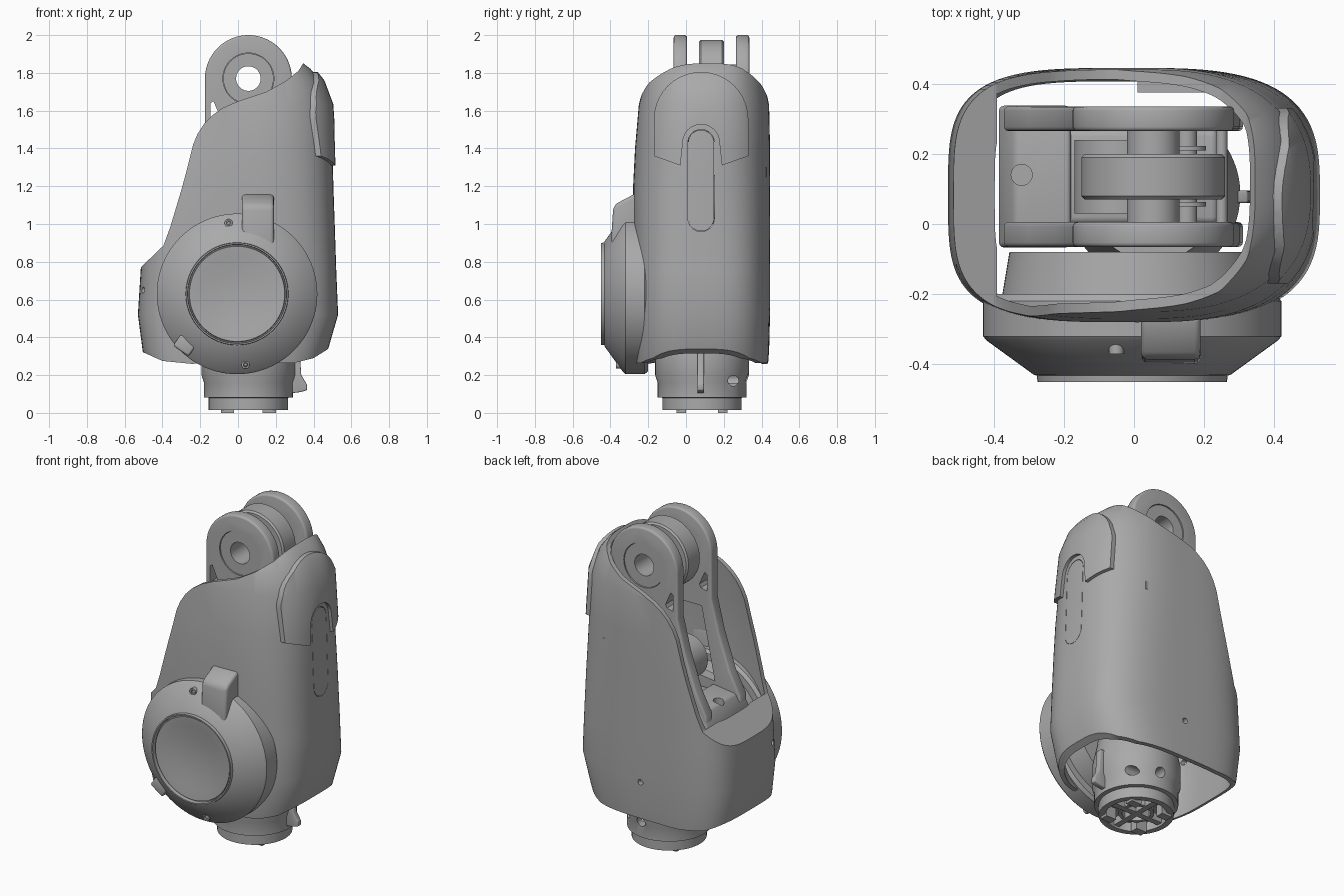
import bpy, bmesh, math

if "Cube" in bpy.data.objects:
    bpy.data.objects.remove(bpy.data.objects["Cube"], do_unlink=True)

GREY = (0.4, 0.4, 0.4, 1)
grey = bpy.data.materials.new("plain grey")
grey.use_nodes = True
grey.diffuse_color = GREY
grey.node_tree.nodes["Principled BSDF"].inputs["Base Color"].default_value = GREY


def make(name, bm, fix=True):
    if fix:
        bmesh.ops.remove_doubles(bm, verts=bm.verts, dist=1e-5)
        bmesh.ops.recalc_face_normals(bm, faces=bm.faces)
    me = bpy.data.meshes.new(name)
    bm.to_mesh(me)
    bm.free()
    me.materials.append(grey)
    ob = bpy.data.objects.new(name, me)
    bpy.context.collection.objects.link(ob)
    return ob


def activate(ob):
    bpy.ops.object.select_all(action='DESELECT')
    ob.select_set(True)
    bpy.context.view_layer.objects.active = ob


def modify(ob, kind, **settings):
    mod = ob.modifiers.new(kind, kind)
    for key, value in settings.items():
        setattr(mod, key, value)
    activate(ob)
    bpy.ops.object.modifier_apply(modifier=mod.name)
    return ob


def boolean(ob, cutter, op='DIFFERENCE'):
    modify(ob, 'BOOLEAN', object=cutter, operation=op, solver='EXACT')
    bpy.data.objects.remove(cutter, do_unlink=True)
    return ob


def bevel(ob, width):
    return modify(ob, 'BEVEL', width=width, segments=3, limit_method='ANGLE')


def place(axis, a, b, d):
    return {'x': (d, a, b), 'y': (a, d, b), 'z': (a, b, d)}[axis]


def prism(name, pts, axis, lo, hi):
    """Outline extruded along an axis."""
    bm = bmesh.new()
    face = bm.faces.new([bm.verts.new(place(axis, a, b, lo)) for a, b in pts])
    out = bmesh.ops.extrude_face_region(bm, geom=[face])
    verts = [v for v in out['geom'] if isinstance(v, bmesh.types.BMVert)]
    bmesh.ops.translate(bm, verts=verts, vec=place(axis, 0, 0, hi - lo))
    return make(name, bm)


def lathe(name, profile, axis, centre, closed=False, n=64):
    """Profile of (radius, distance along axis) turned about an axis."""
    bm = bmesh.new()
    rings = []
    for r, d in profile:
        rings.append([bm.verts.new(place(axis, centre[0] + r * math.cos(i * math.tau / n),
                      centre[1] + r * math.sin(i * math.tau / n), d)) for i in range(n)])
    pairs = list(zip(rings, rings[1:]))
    if closed:
        pairs.append((rings[-1], rings[0]))
    for p, q in pairs:
        for i in range(n):
            j = (i + 1) % n
            bm.faces.new((p[i], p[j], q[j], q[i]))
    bmesh.ops.dissolve_degenerate(bm, dist=1e-6, edges=bm.edges)
    return make(name, bm)


def rod(name, r, axis, centre, lo, hi, n=32):
    return lathe(name, [(0, lo), (r, lo), (r, hi), (0, hi)], axis, centre, n=n)


def tube(name, r0, r1, axis, centre, lo, hi):
    return lathe(name, [(r0, lo), (r1, lo), (r1, hi), (r0, hi)], axis, centre, closed=True)


def box(name, x0, x1, y0, y1, z0, z1):
    return prism(name, [(x0, y0), (x1, y0), (x1, y1), (x0, y1)], 'z', z0, z1)


def arc(a, b, r, start, end, n=20):
    angles = [math.radians(start + (end - start) * i / n) for i in range(n + 1)]
    return [(a + r * math.cos(t), b + r * math.sin(t)) for t in angles]


# Shell sections: height, x range, y range, roundness of the +x side
SECTIONS = [(0.2, -.48, .43, -.27, .43, .64), (0.33, -.505, .475, -.28, .44, .64),
            (0.52, -.53, .53, -.28, .445, .64), (0.76, -.515, .52, -.28, .445, .65),
            (1.0, -.5, .512, -.28, .445, .68), (1.2, -.48, .505, -.28, .445, .72),
            (1.4, -.45, .5, -.27, .445, .78), (1.63, -.42, .485, -.25, .44, .8),
            (1.75, -.42, .44, -.22, .415, .78), (1.82, -.42, .385, -.17, .385, .7),
            (1.87, -.42, .32, -.11, .35, .62)]


def shell_skin(name, thickness, offset, n=96):
    bm = bmesh.new()
    rings = []
    for z, x0, x1, y0, y1, roundness in SECTIONS:
        ring = []
        for i in range(n):
            c, s = math.cos(i * math.tau / n), math.sin(i * math.tau / n)
            power = roundness if c > 0 else 0.53
            u = math.copysign(abs(c) ** power, c)
            v = math.copysign(abs(s) ** power, s)
            ring.append(bm.verts.new(((x0 + x1) / 2 + u * (x1 - x0) / 2,
                                      (y0 + y1) / 2 + v * (y1 - y0) / 2, z)))
        rings.append(ring)
    for p, q in zip(rings, rings[1:]):
        for i in range(n):
            j = (i + 1) % n
            bm.faces.new((p[i], p[j], q[j], q[i]))
    return modify(make(name, bm, fix=False), 'SOLIDIFY', thickness=thickness, offset=offset)


def slot(r):
    return arc(0.08, 1.43, r, 0, 180) + arc(0.08, 1.03, r, 180, 360)


# Outer shell, trimmed by its sweeping side outline
outline = [(-.7, .42), (-.5, .32), (-.4, .275), (-.25, .26), (.3, .265), (.4, .29), (.48, .34),
           (.7, .5), (.7, 1.95), (.37, 1.9), (.345, 1.85), (.32, 1.81), (.25, 1.755),
           (.15, 1.7), (0, 1.65), (-.08, 1.615), (-.14, 1.572), (-.18, 1.53), (-.215, 1.475),
           (-.238, 1.42), (-.27, 1.29), (-.3, 1.18), (-.33, 1.08), (-.36, .98), (-.395, .885),
           (-.515, .77), (-.7, .6)]
shell = shell_skin("outer_shell", 0.028, -1)
boolean(shell, prism("trim", outline, 'y', -1, 1), 'INTERSECT')
boolean(shell, prism("slot_cutter", slot(0.07), 'x', 0.3, 0.7))
boolean(shell, rod("back_hole", 0.017, 'y', (0.0, 0.49), 0.35, 0.6))
boolean(shell, rod("side_hole", 0.017, 'x', (-0.13, 0.65), -0.7, -0.4))

# Sloping lip under the opening
lip = shell_skin("shell_lip", 0.11, -1)
boolean(lip, prism("lip_trim", [(-.56, .727), (-.39, .89), (-.39, .862), (-.56, .699)],
                   'y', -1, 1), 'INTERSECT')

# Slot insert and raised side pad follow the shell surface
insert = shell_skin("slot_insert", 0.025, -1)
boolean(insert, prism("insert_trim", slot(0.068), 'x', 0.3, 0.7), 'INTERSECT')
pad_outline = (arc(0.08, 1.555, 0.25, 0, 180) + [(-.17, 1.36), (-.03, 1.31)]
               + arc(0.08, 1.43, 0.097, 180, 0) + [(.19, 1.31), (.33, 1.36)])
pad = shell_skin("side_pad", 0.02, 1)
boolean(pad, prism("pad_trim", pad_outline, 'x', 0.3, 0.7), 'INTERSECT')

# Front joint cover with dished cap
HUB = (-0.005, 0.63)
lathe("front_cover", [(0, -.415), (.12, -.418), (.2, -.432), (.252, -.437), (.255, -.425),
      (.26, -.425), (.262, -.45), (.27, -.45), (.272, -.432), (.28, -.43), (.415, -.332),
      (.425, -.32), (.425, -.22), (.41, -.2), (.37, -.2), (.35, -.08), (0, -.08)],
      'y', HUB, n=96)
bevel(prism("cover_latch", [(-.25, .85), (-.4, .87), (-.385, 1.09), (-.365, 1.11),
      (-.28, 1.155), (-.25, 1.155)], 'x', 0.02, 0.19), 0.018)
tab = bevel(box("cover_tab", -.05, .05, -.04, .04, -.03, .03), 0.012)
tab.rotation_euler = (math.pi / 2, math.radians(35), 0)
tab.location = (-0.28, -0.34, 0.36)
for x, z in ((-0.05, 1.005), (0.04, 0.255)):
    tube("cover_screw_ring", 0.012, 0.021, 'y', (x, z), -0.37, -0.3)
    rod("cover_screw", 0.008, 'y', (x, z), -0.365, -0.3, 16)

# Neck and hollow connector at the bottom
NECK = (0.055, 0.085)
neck = lathe("neck", [(0, .07), (.175, .07), (.175, .015), (.21, .015), (.21, .08), (.235, .082),
             (.235, .16), (.248, .2), (.248, .32), (.22, .45), (.19, .7), (0, .7)], 'z', NECK)
boolean(neck, rod("side_neck_hole", 0.028, 'x', (0.25, 0.17), 0.1, 0.5))
boolean(neck, rod("back_neck_hole", 0.03, 'y', (0.08, 0.18), 0.2, 0.5))
for i in range(2):
    a, b = (0.17, 0.018) if i else (0.018, 0.17)
    box("connector_bar", NECK[0] - a, NECK[0] + a, NECK[1] - b, NECK[1] + b, 0.025, 0.08)
tube("connector_ring", 0.08, 0.1, 'z', NECK, 0.03, 0.08)
for sx in (-1, 1):
    for sy in (-1, 1):
        x, y = NECK[0] + sx * 0.11, NECK[1] + sy * 0.11
        box("connector_foot", x - .035, x + .035, y - .025, y + .025, 0, 0.08)
bevel(prism("neck_lever", [(.25, .1), (.33, .11), (.365, .12), (.365, .15), (.335, .2),
      (.325, .34), (.25, .36)], 'y', 0.06, 0.095), 0.006)

# Fork arm: two side plates with round heads
HEAD = (0.055, 1.77)
plate = (arc(*HEAD, 0.23, 0, 180, 40) + [(-.175, 1.5), (-.225, 1.3), (-.3, 1.08), (-.37, .95),
         (-.37, .7), (.25, .7), (.31, 1.0), (.3, 1.5)])
window = [(-.11, 1.44), (.15, 1.44), (.2, 1.05), (-.2, 1.0)]
notch = [(-.145, 1.64), (-.13, 1.65), (-.095, 1.57), (-.105, 1.55), (-.145, 1.54)]
for name, y0, y1 in (("front_arm_plate", -0.065, 0.005), ("back_arm_plate", 0.265, 0.335)):
    arm = bevel(prism(name, plate, 'y', y0, y1), 0.012)
    boolean(arm, rod("bore", 0.135, 'y', HEAD, -1, 1, 64))
    boolean(arm, prism("window", window, 'y', -1, 1))
    boolean(arm, prism("notch", notch, 'y', -1, 1))
    tube("head_bearing", 0.065, 0.133, 'y', HEAD, y0 + 0.006, y1 - 0.006)

# Wheel, pins and parts held between the plates
lathe("head_wheel", [(.065, .07), (.195, .07), (.205, .08), (.205, .19), (.195, .2), (.065, .2)],
      'y', HEAD, closed=True)
tube("axle_tube", 0.065, 0.075, 'y', HEAD, -0.02, 0.29)
rod("cross_pin", 0.035, 'y', (0.055, 1.47), 0.0, 0.27)
rod("spacer_pin", 0.016, 'y', (0.25, 1.5), 0.0, 0.27)
for y in (0.05, 0.21):
    rod("guide_disc", 0.055, 'y', (0.15, 1.47), y, y + 0.012)
rod("guide_pin", 0.03, 'y', (0.15, 1.47), 0.0, 0.27)
rod("inner_motor", 0.13, 'y', (-0.04, 1.13), 0.03, 0.24, 48)
bevel(box("arm_core", -0.2, 0.24, 0.0, 0.27, 0.6, 0.95), 0.02)
block = bevel(prism("arm_block", [(-.385, .88), (-.34, .96), (-.18, .98), (-.18, .65),
              (-.385, .65)], 'y', -0.067, 0.337), 0.015)
boolean(block, rod("block_hole", 0.03, 'z', (-0.32, 0.14), 0.85, 1.1))

# Small bracket inside the back wall
box("inner_bracket", 0.01, 0.27, 0.375, 0.425, 1.25, 1.3)

for ob in bpy.data.objects:
    if ob.type == 'MESH' and ob.data.materials and ob.data.materials[0] == grey:
        activate(ob)
        bpy.ops.object.shade_smooth_by_angle(angle=math.radians(32))
